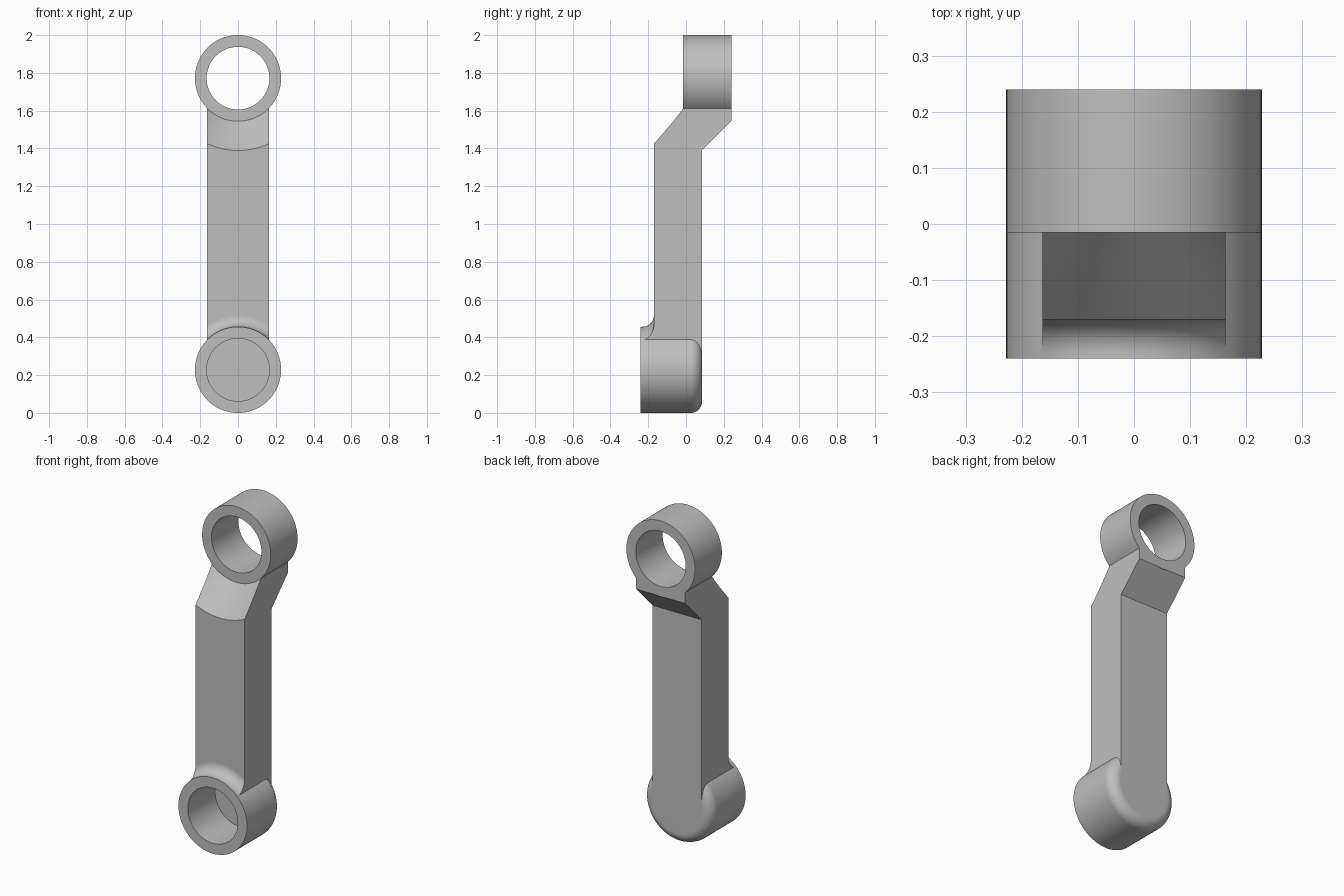
import bpy, bmesh, math
from mathutils import Vector

if "Cube" in bpy.data.objects:
    bpy.data.objects.remove(bpy.data.objects["Cube"])

TOP_Z, LOW_Z = 1.772, 0.228     # axes of the upper ring and the lower cup
R, BORE = 0.228, 0.166          # outer and bore radius
HALF_W = 0.163                  # half width of the arm
FRONT, BACK = -0.17, 0.085      # arm faces
RING_F, RING_B = -0.015, 0.24   # ring faces
FILLET = 0.06

grey = bpy.data.materials.new("grey metal")
grey.use_nodes = True
colour = (0.52, 0.52, 0.52, 1)
grey.diffuse_color = colour
grey.node_tree.nodes["Principled BSDF"].inputs["Base Color"].default_value = colour


def finish(name, bm):
    bmesh.ops.recalc_face_normals(bm, faces=bm.faces)
    mesh = bpy.data.meshes.new(name)
    bm.to_mesh(mesh)
    bm.free()
    mesh.materials.append(grey)
    ob = bpy.data.objects.new(name, mesh)
    bpy.context.collection.objects.link(ob)
    return ob


def revolve(name, profile, z, steps=96):
    """Turn a closed (radius, y) profile around the y axis at height z."""
    bm = bmesh.new()
    vs = [bm.verts.new((r, y, z)) for r, y in profile]
    es = [bm.edges.new((vs[i], vs[(i + 1) % len(vs)])) for i in range(len(vs))
          if profile[i][0] + profile[(i + 1) % len(vs)][0] > 0]
    bmesh.ops.spin(bm, geom=vs + es, cent=(0, 0, z), axis=(0, 1, 0),
                   angle=math.tau, steps=steps, use_merge=True)
    bmesh.ops.remove_doubles(bm, verts=bm.verts, dist=1e-5)
    return finish(name, bm)


def extrude_x(name, outline, half):
    """Extrude a (y, z) outline across the width."""
    bm = bmesh.new()
    face = bm.faces.new([bm.verts.new((-half, y, z)) for y, z in outline])
    out = bmesh.ops.extrude_face_region(bm, geom=[face])["geom"]
    bmesh.ops.translate(bm, vec=Vector((2 * half, 0, 0)),
                        verts=[v for v in out if isinstance(v, bmesh.types.BMVert)])
    return finish(name, bm)


def combine(ob, other, operation):
    """Apply a boolean and discard the second solid."""
    mod = ob.modifiers.new("boolean", 'BOOLEAN')
    mod.operation, mod.object, mod.solver = operation, other, 'EXACT'
    bpy.context.view_layer.objects.active = ob
    bpy.ops.object.modifier_apply(modifier=mod.name)
    bpy.data.objects.remove(other)


def arc(cr, cy, radius, a0, a1, n=10):
    return [(cr + radius * math.cos(math.radians(a0 + (a1 - a0) * i / n)),
             cy + radius * math.sin(math.radians(a0 + (a1 - a0) * i / n)))
            for i in range(n + 1)]


# Cranked arm with a sloping back
arm = extrude_x("crank_arm", [(FRONT, 0.24), (BACK, 0.24), (BACK, 1.39),
                              (RING_B, 1.547), (RING_B, 1.65), (FRONT, 1.65)], HALF_W)

# Conical relief on the front of the bend
combine(arm, revolve("relief", [(0, -0.3), (R + 0.285, -0.3), (R, RING_F), (0, RING_F)],
                     TOP_Z), 'DIFFERENCE')

# Upper ring and lower cup, the cup with a rounded back rim
combine(arm, revolve("upper_ring", [(0, RING_F), (R, RING_F), (R, RING_B), (0, RING_B)],
                     TOP_Z), 'UNION')
combine(arm, revolve("lower_cup", [(0, -0.24), (R, -0.24)]
                     + arc(R - FILLET, BACK - FILLET, FILLET, 0, 90) + [(0, BACK)],
                     LOW_Z), 'UNION')

# Concave blend between the cup and the front of the arm
blend = revolve("blend", [(0.2, -0.15), (0.2, -0.23)]
                + arc(R + FILLET, FRONT - FILLET, FILLET, 180, 90)
                + [(R + FILLET, -0.15)], LOW_Z)
combine(blend, extrude_x("blend_limit", [(-0.3, 0.3), (0, 0.3), (0, 0.7), (-0.3, 0.7)],
                         HALF_W), 'INTERSECT')
combine(arm, blend, 'UNION')

# Through bore in the ring, blind bore in the cup
for z, y0, y1 in ((TOP_Z, -0.1, 0.4), (LOW_Z, -0.4, 0.02)):
    combine(arm, revolve("bore", [(0, y0), (BORE, y0), (BORE, y1), (0, y1)], z), 'DIFFERENCE')

# Smooth shading with sharp edges kept
bpy.ops.object.select_all(action='DESELECT')
arm.select_set(True)
bpy.context.view_layer.objects.active = arm
bpy.ops.object.shade_smooth_by_angle(angle=math.radians(25))
normals = arm.modifiers.new("weighted_normals", 'WEIGHTED_NORMAL')
normals.keep_sharp = True
